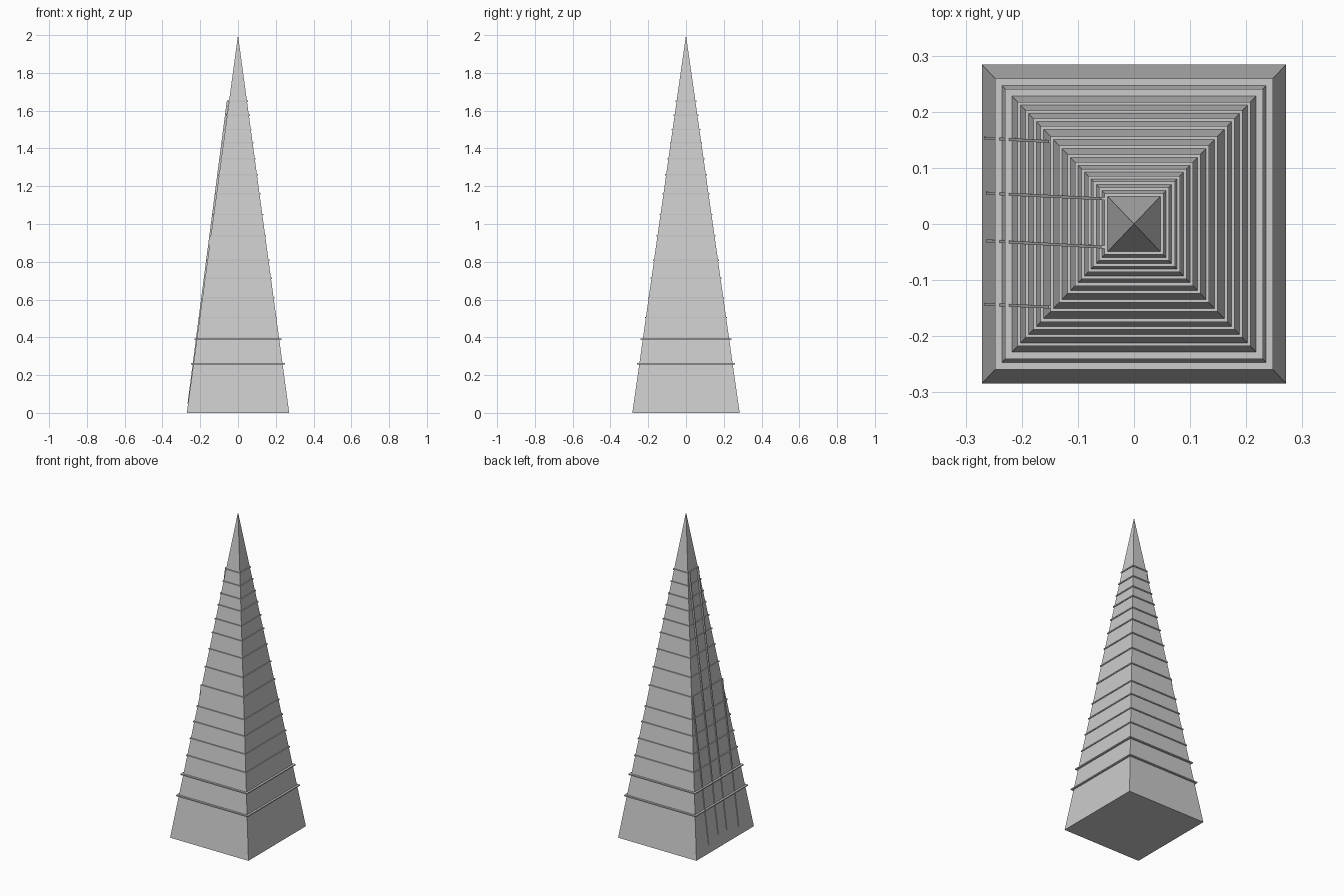
import bpy
import bmesh

HALF_X, HALF_Y, HEIGHT = 0.271, 0.284, 2.0

cube = bpy.data.objects.get("Cube")
if cube:
    bpy.data.objects.remove(cube, do_unlink=True)

grey = bpy.data.materials.new("plain grey")
grey.use_nodes = True
GREY = (0.6, 0.6, 0.6, 1.0)
grey.diffuse_color = GREY
grey.node_tree.nodes["Principled BSDF"].inputs["Base Color"].default_value = GREY


def finish(name, bm):
    bmesh.ops.recalc_face_normals(bm, faces=bm.faces)
    mesh = bpy.data.meshes.new(name)
    bm.to_mesh(mesh)
    bm.free()
    mesh.materials.append(grey)
    obj = bpy.data.objects.new(name, mesh)
    bpy.context.collection.objects.link(obj)
    return obj


def block(name, low, high):
    """Six-sided block between two level rectangles (x0, x1, y0, y1, z)."""
    bm = bmesh.new()
    rings = []
    for x0, x1, y0, y1, z in (low, high):
        corners = ((x0, y0), (x1, y0), (x1, y1), (x0, y1))
        rings.append([bm.verts.new((x, y, z)) for x, y in corners])
    bottom, top = rings
    bm.faces.new(bottom)
    bm.faces.new(top)
    for i in range(4):
        j = (i + 1) % 4
        bm.faces.new((bottom[i], bottom[j], top[j], top[i]))
    return finish(name, bm)


# Tower: a tall four-sided pyramid
bm = bmesh.new()
base = [bm.verts.new((sx * HALF_X, sy * HALF_Y, 0))
        for sx, sy in ((-1, -1), (1, -1), (1, 1), (-1, 1))]
apex = bm.verts.new((0, 0, HEIGHT))
bm.faces.new(base)
for i in range(4):
    bm.faces.new((base[i], base[(i + 1) % 4], apex))
finish("tower", bm)

# Ledges: thin slabs around the tower, the lowest two standing out further
levels = (0.26, 0.39, 0.505, 0.61, 0.713, 0.808, 0.937, 1.05,
          1.16, 1.26, 1.345, 1.43, 1.5, 1.575, 1.65)
for i, z in enumerate(levels):
    overhang = 0.012 if i < 2 else 0.005
    taper = 1 - z / HEIGHT
    x, y = HALF_X * taper + overhang, HALF_Y * taper + overhang
    t = 0.0035
    block(f"ledge_{i + 1}", (-x, x, -y, y, z - t), (-x, x, -y, y, z + t))

# Ribs: four narrow strips climbing the -x face, the middle pair to the top
ribs = ((0.153, 0.147, 0.05, 0.935), (0.055, 0.045, 0.075, 1.655),
        (-0.03, -0.041, 0.075, 1.655), (-0.143, -0.148, 0.05, 0.935))
for i, (y_low, y_high, z_low, z_high) in enumerate(ribs):
    ends = []
    for y, z in ((y_low, z_low), (y_high, z_high)):
        x = -0.267 + (z - 0.05) * 0.1297
        ends.append((x, x + 0.011, y - 0.0025, y + 0.0025, z))
    block(f"rib_{i + 1}", *ends)
